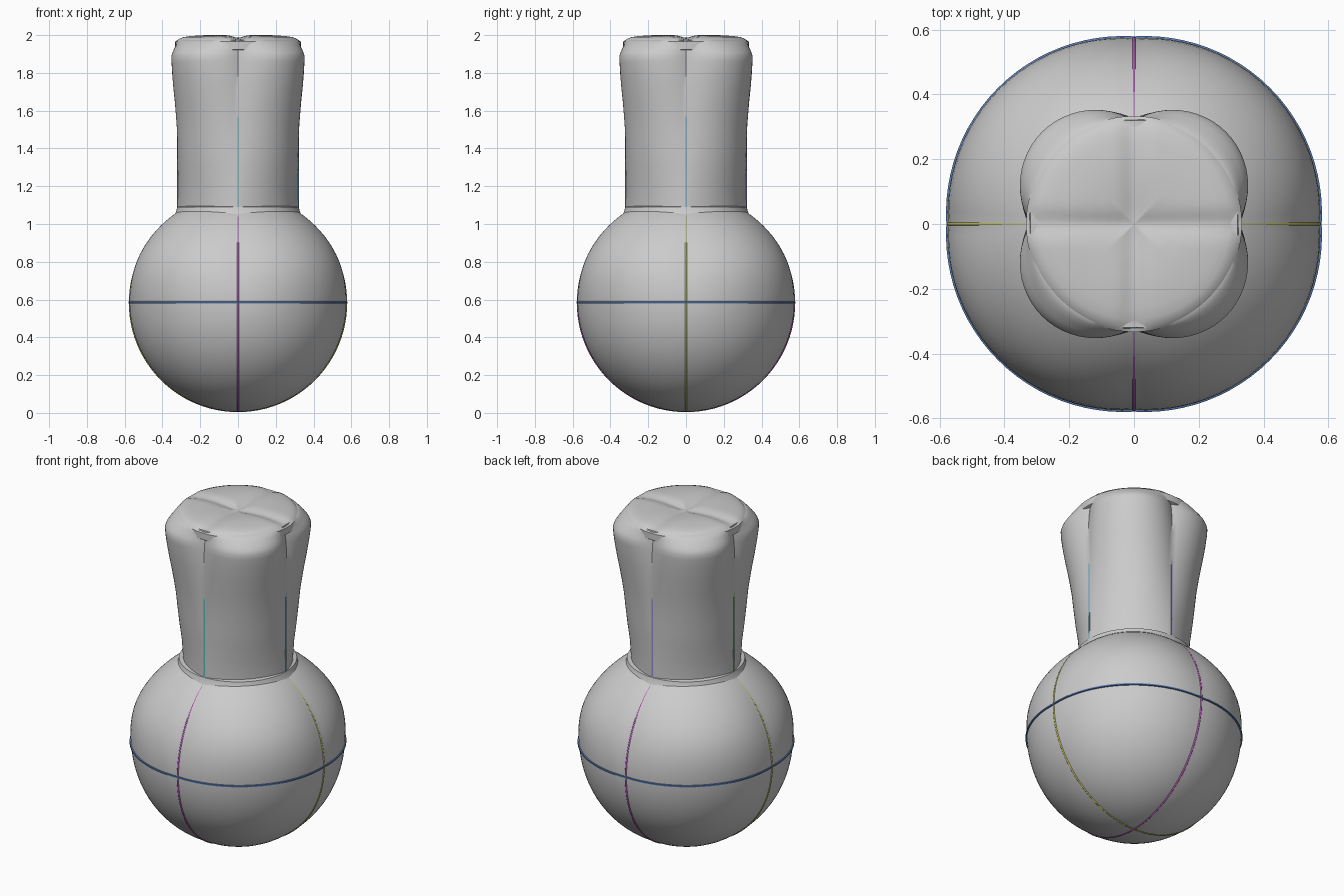
import bpy, bmesh
from math import pi, cos, sin, sqrt, exp, radians

if "Cube" in bpy.data.objects:
    bpy.data.objects.remove(bpy.data.objects["Cube"])

N = 96


def lobed(c, R, t):
    """Radius of four overlapping circles centred at (+-c, +-c)."""
    a = t % (pi / 2)
    p = c * (cos(a) + sin(a))
    return p + sqrt(p * p - 2 * c * c + R * R)


def finish(obj, angle=35, colour=None):
    bpy.ops.object.select_all(action='DESELECT')
    obj.select_set(True)
    bpy.context.view_layer.objects.active = obj
    bpy.ops.object.shade_smooth_by_angle(angle=radians(angle))
    if colour:
        m = bpy.data.materials.new(obj.name + "_colour")
        m.diffuse_color = (*colour, 1)
        m.use_nodes = True
        m.node_tree.nodes["Principled BSDF"].inputs["Base Color"].default_value = m.diffuse_color
        obj.data.materials.append(m)
    return obj


def loft(name, levels, groove=0.0, angle=35):
    """Skin rings of (z, c, R); groove presses a cross into the surface."""
    bm = bmesh.new()
    rings = []
    for z, c, R in levels:
        ring = []
        for i in range(N):
            t = 2 * pi * i / N
            r = lobed(c, R, t)
            x, y = r * cos(t), r * sin(t)
            near = min(abs(x), abs(y))
            dz = groove * exp(-(near / 0.035) ** 2) if z > 1.97 else 0
            ring.append(bm.verts.new((x, y, z - dz)))
        rings.append(ring)
    for a, b in zip(rings, rings[1:]):
        for i in range(N):
            j = (i + 1) % N
            bm.faces.new((a[i], a[j], b[j], b[i]))
    bm.faces.new(rings[0][::-1])
    bm.faces.new(rings[-1])
    me = bpy.data.meshes.new(name)
    bm.to_mesh(me)
    bm.free()
    obj = bpy.data.objects.new(name, me)
    bpy.context.collection.objects.link(obj)
    return finish(obj, angle)


# round body, swelling slightly between the seams, most at the shoulders
levels = []
for i in range(1, 48):
    a = pi * i / 48
    r, z = 0.574 * sin(a), 0.584 - 0.577 * cos(a)
    c = min(0.015 + 0.05 * exp(-((z - 0.82) / 0.22) ** 2), 0.3 * r)
    levels.append((z, c, sqrt((r - c) ** 2 + c * c)))
loft("round_body", levels)

# collar where the neck meets the body
loft("collar", [(1.0, 0, 0.33), (1.045, 0, 0.338), (1.065, 0, 0.328),
                (1.09, 0, 0.322), (1.095, 0, 0.30)])

# neck flaring from round into four lobes, rounding over under the cap
loft("neck", [(1.03, -0.06, 0.385), (1.1, -0.06, 0.385), (1.2, -0.03, 0.349),
              (1.3, 0, 0.32), (1.4, 0.025, 0.296), (1.5, 0.045, 0.278),
              (1.58, 0.06, 0.269), (1.65, 0.075, 0.26), (1.73, 0.092, 0.251),
              (1.8, 0.105, 0.244), (1.86, 0.117, 0.235), (1.89, 0.12, 0.232),
              (1.91, 0.115, 0.231), (1.93, 0.10, 0.237), (1.95, 0.075, 0.253),
              (1.965, 0.045, 0.279), (1.975, 0.01, 0.31)])

# cap with a shallow cross pressed into the top
loft("cap", [(1.92, 0, 0.325), (1.925, 0, 0.333), (1.965, 0, 0.333),
             (1.98, 0, 0.32), (1.99, 0, 0.295), (1.995, 0, 0.26),
             (1.999, 0, 0.215), (2.0, 0, 0.17), (1.998, 0, 0.12),
             (1.995, 0, 0.08), (1.992, 0, 0.05), (1.99, 0, 0.025),
             (1.99, 0, 0.005)], groove=0.014)

# thin coloured seams around the body
for name, rot, colour in (("front_back_seam", (0, pi / 2, 0), (0.5, 0.1, 0.5)),
                          ("side_seam", (pi / 2, 0, 0), (0.5, 0.5, 0.1))):
    bpy.ops.mesh.primitive_torus_add(major_radius=0.572, minor_radius=0.006,
                                     major_segments=96, minor_segments=8,
                                     location=(0, 0, 0.582), rotation=rot)
    seam = bpy.context.object
    seam.name = name
    finish(seam, 60, colour)

# equator seam follows the swollen body
eq = loft("equator_seam", [(0.584 + dz, 0.033, 0.542 + dr) for dz, dr in
                           ((-0.006, 0), (-0.004, 0.005), (0.004, 0.005), (0.006, 0))])
finish(eq, 35, (0.1, 0.2, 0.45))

# thin coloured seams up the neck
for name, k, colour in (("neck_seam_right", 0, (0.12, 0.4, 0.6)),
                        ("neck_seam_back", 1, (0.35, 0.25, 0.65)),
                        ("neck_seam_left", 2, (0.15, 0.45, 0.15)),
                        ("neck_seam_front", 3, (0.1, 0.5, 0.5))):
    t = k * pi / 2
    bpy.ops.mesh.primitive_cube_add(size=1, rotation=(0, 0, t),
                                    location=(0.316 * cos(t), 0.316 * sin(t), 1.33))
    seam = bpy.context.object
    seam.name = name
    seam.scale = (0.012, 0.007, 0.5)
    finish(seam, 30, colour)
